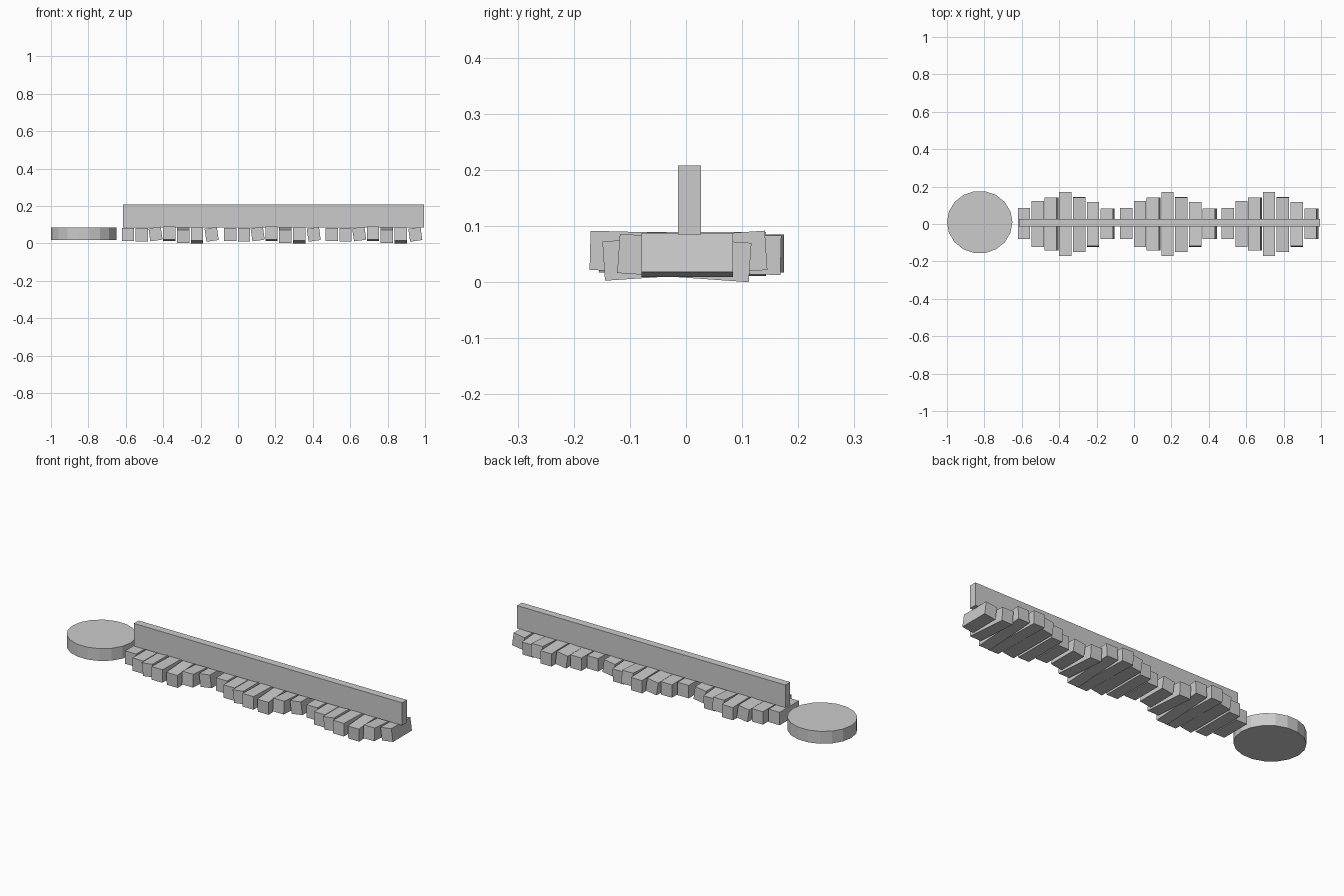
import bpy
from math import radians

if "Cube" in bpy.data.objects:
    bpy.data.objects.remove(bpy.data.objects["Cube"])


def box(name, loc, size, rx=0.0, ry=0.0):
    bpy.ops.mesh.primitive_cube_add(size=1, location=loc,
                                    rotation=(radians(rx), radians(ry), 0))
    ob = bpy.context.object
    ob.name = name
    ob.scale = size
    return ob


# Flat round disc at the left end
bpy.ops.mesh.primitive_cylinder_add(vertices=18, radius=0.175, depth=0.067,
                                    location=(-0.825, 0.01, 0.051),
                                    rotation=(0, 0, radians(90)))
disc = bpy.context.object
disc.name = "end_disc"
disc.scale = (0.957, 1, 1)

# Upright board running along the slats
box("upright_board", (0.19, 0.0065, 0.1465), (1.61, 0.041, 0.123))

# Three identical groups of loosely laid slats: length, centre y, centre z, tilt x, tilt y
slats = [
    (0.165, 0.002, 0.048, 0, 0),
    (0.245, 0.000, 0.046, 0, 0),
    (0.285, 0.000, 0.050, 0, -8),
    (0.340, -0.001, 0.052, -1.5, 0),
    (0.290, -0.002, 0.047, 3.8, 0),
    (0.235, -0.003, 0.043, -4, 0),
    (0.163, 0.002, 0.048, 0, -8),
]
offsets = [0, 0.074, 0.147, 0.221, 0.295, 0.369, 0.447]
for g, start in enumerate((-0.588, -0.042, 0.501)):
    for i, (length, y, z, rx, ry) in enumerate(slats):
        box(f"slat_{g + 1}_{i + 1}", (start + offsets[i], y, z),
            (0.066, length, 0.07), rx, ry)
